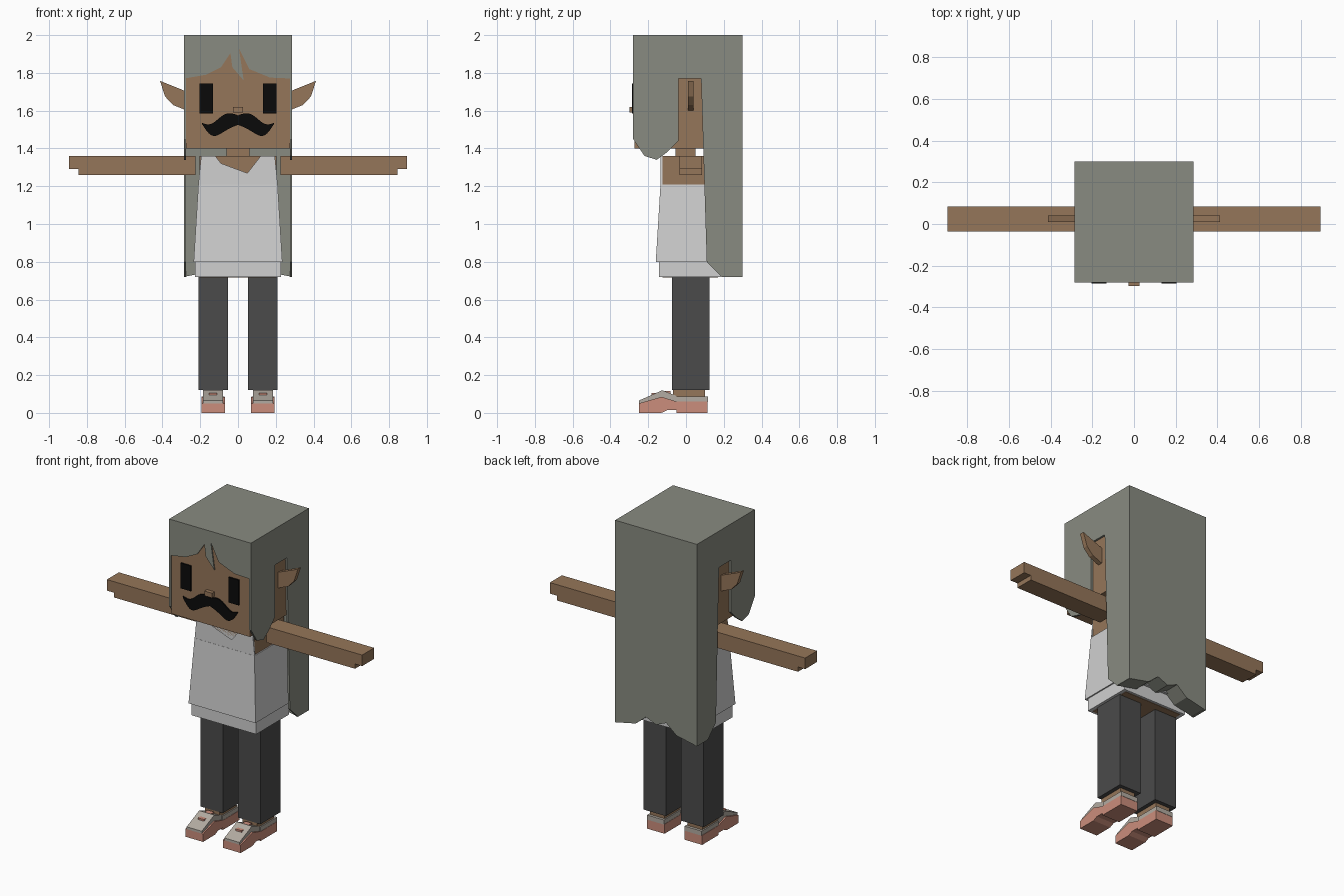
import bpy
import bmesh
from math import cos, sin, pi, copysign

default = bpy.data.objects.get("Cube")
if default:
    bpy.data.objects.remove(default, do_unlink=True)


def material(name, red, green, blue):
    mat = bpy.data.materials.new(name)
    mat.use_nodes = True
    colour = (red, green, blue, 1)
    mat.diffuse_color = colour
    mat.node_tree.nodes["Principled BSDF"].inputs["Base Color"].default_value = colour
    return mat


skin = material("warm_skin", .3, .18, .1)
hair = material("ash_hair", .25, .26, .22)
cloth = material("pale_cloth", .63, .63, .63)
black = material("black", .003, .003, .003)
trouser = material("charcoal", .07, .07, .07)
salmon = material("salmon", .6, .27, .2)
stone = material("stone_grey", .45, .41, .36)


def finish(name, bm, mat):
    bmesh.ops.recalc_face_normals(bm, faces=bm.faces)
    mesh = bpy.data.meshes.new(name)
    bm.to_mesh(mesh)
    bm.free()
    mesh.materials.append(mat)
    bpy.context.collection.objects.link(bpy.data.objects.new(name, mesh))


def block(name, half_width, depth, height, mat, centre=0, flare=0):
    """Box between two depths and two heights; flare widens its lower end."""
    bm = bmesh.new()
    bmesh.ops.create_cube(bm)
    for vert in bm.verts:
        x, y, z = vert.co
        extra = flare if z < 0 else 0
        vert.co = (centre + copysign(half_width + extra, x),
                   depth[y > 0] + copysign(extra, y), height[z > 0])
    finish(name, bm, mat)


def prism(name, outline, start, end, mat, sideways=False):
    """Extrude an outline along y, or along x when sideways."""
    bm = bmesh.new()
    rings = []
    for t in (start, end):
        rings.append([bm.verts.new((t, u, z) if sideways else (u, t, z)) for u, z in outline])
        bm.faces.new(rings[-1])
    near, far = rings
    for i in range(len(outline)):
        bm.faces.new((near[i - 1], near[i], far[i], far[i - 1]))
    finish(name, bm, mat)


# Shared levels and planes
crown, brow, chin, shoulder, bust, waist, hem, ankle = 2, 1.77, 1.4, 1.36, 1.21, .8, .72, .12
head_half, face, nape, curtain = .285, -.28, .3, .19
chest, spine = -.13, .17

# Head, neck and torso
block("head", head_half - .01, (face + .007, curtain + .01), (chin, crown - .02), skin)
block("neck", .06, (-.055, .05), (shoulder - .01, chin + .01), skin)
block("torso", .203, (chest + .005, spine), (hem - .003, shoulder), skin)
block("nose", .027, (face - .018, face + .01), (1.59, 1.62), skin)

# Moustache: a wavy centre line with a swelling thickness
upper, lower = [], []
steps = 16
for i in range(-steps, steps + 1):
    t = abs(i) / steps
    middle = 1.525 + .025 * cos(5 * t ** 1.5)
    thick = .003 + .022 * (1 - t) + .03 * sin(pi * t)
    upper.append((.19 * i / steps, middle + thick))
    lower.append((.19 * i / steps, middle - thick))
prism("moustache", upper + lower[::-1], face - .001, face + .008, black)

# Hair crown and fringe with two pointed tufts
block("hair_crown", head_half, (face, nape), (crown - .03, crown), hair)
lifts = [(-head_half, 0), (-.17, .02), (-.09, .06), (-.04, .135), (-.03, .06), (.03, -.01),
         (.005, .16), (.06, .05), (.17, .005), (head_half, 0)]
fringe = [(x, brow + lift) for x, lift in lifts]
prism("hair_fringe", fringe + [(head_half, crown), (-head_half, crown)], face, face + .01, hair)

# Long back hair with a ragged lower edge
rag = [0, .015, .03, .09]
rag = rag + [.06] + rag[::-1]
edge = [(head_half * (2 * i / (len(rag) - 1) - 1), hem + lift) for i, lift in enumerate(rag)]
prism("hair_back", edge + [(head_half, crown), (-head_half, crown)], curtain, nape, hair)

# Side hair outline: back fall, ear opening, front lock
side_hair = [(face, crown), (nape, crown), (nape, hem), (curtain, hem), (.11, waist),
             (.08, brow), (-.04, brow), (-.04, chin + .04), (-.1, chin - .02),
             (-.155, chin - .06), (-.22, chin - .04), (face, chin + .05)]

# Dress: flared body, hem, and upper panels with a V neck
block("dress_body", .21, (chest - .005, spine + .008), (waist, bust), cloth, flare=.025)
block("dress_hem", .227, (chest - .012, spine + .015), (hem, waist + .01), cloth)
neckline = [(-.21, bust), (.21, bust), (.195, shoulder), (.12, shoulder), (0, bust - .005),
            (-.12, shoulder), (-.195, shoulder)]
prism("dress_front", neckline, chest - .004, chest + .005, cloth)
prism("dress_rear", neckline, spine - .001, spine + .007, cloth)

# Outlines of the mirrored parts
ear = [(.27, 1.7), (.413, 1.758), (.386, 1.675), (.344, 1.63), (.27, 1.6)]
palm, wrist, tip = 1.29, .845, .895
arm = [(.225, shoulder), (tip, shoulder), (tip, palm), (wrist, palm),
       (wrist, palm - .03), (.225, palm - .03)]
heel, arch, toe, welt = .115, -.05, -.25, .06
sole = [(heel, 0), (heel, welt), (arch, welt), (arch - .08, welt + .025), (toe, welt - .01),
        (toe, 0), (arch - .08, 0), (arch - .05, .014), (arch, .014), (arch, 0)]
vamp = [(arch, welt), (arch, welt + .03), (-.125, ankle), (-.17, ankle - .02),
        (toe, welt + .005), (toe, welt - .01)]

for side, label in ((1, "left"), (-1, "right")):
    def mirrored(outline):
        return [(side * x, z) for x, z in outline]

    # Head and limbs
    prism(label + "_side_hair", side_hair, side * (head_half - .011),
          side * (head_half + .002), hair, sideways=True)
    prism(label + "_ear", mirrored(ear), .01, .04, skin)
    prism(label + "_arm", mirrored(arm), -.035, .085, skin)
    block(label + "_eye", .036, (face - .005, face + .004), (1.585, 1.745), black, side * .168)
    block(label + "_leg", .078, (-.075, .125), (ankle, hem + .01), trouser, side * .132)

    # Foot and shoe
    middle = side * .132
    block(label + "_foot", .052, (-.07, .1), (arch + .1, ankle + .01), skin, middle)
    prism(label + "_shoe_sole", sole, middle - .062, middle + .062, salmon, sideways=True)
    prism(label + "_shoe_vamp", vamp, middle - .053, middle + .053, stone, sideways=True)
    block(label + "_heel_strap", .06, (arch, heel + .002), (welt - .002, welt + .027), stone, middle)
    for name, y, top in (("rear", -.1, ankle - .005), ("front", -.165, ankle - .015)):
        block(f"{label}_{name}_inlay", .022, (y - .018, y + .018), (welt, top), salmon, middle)
